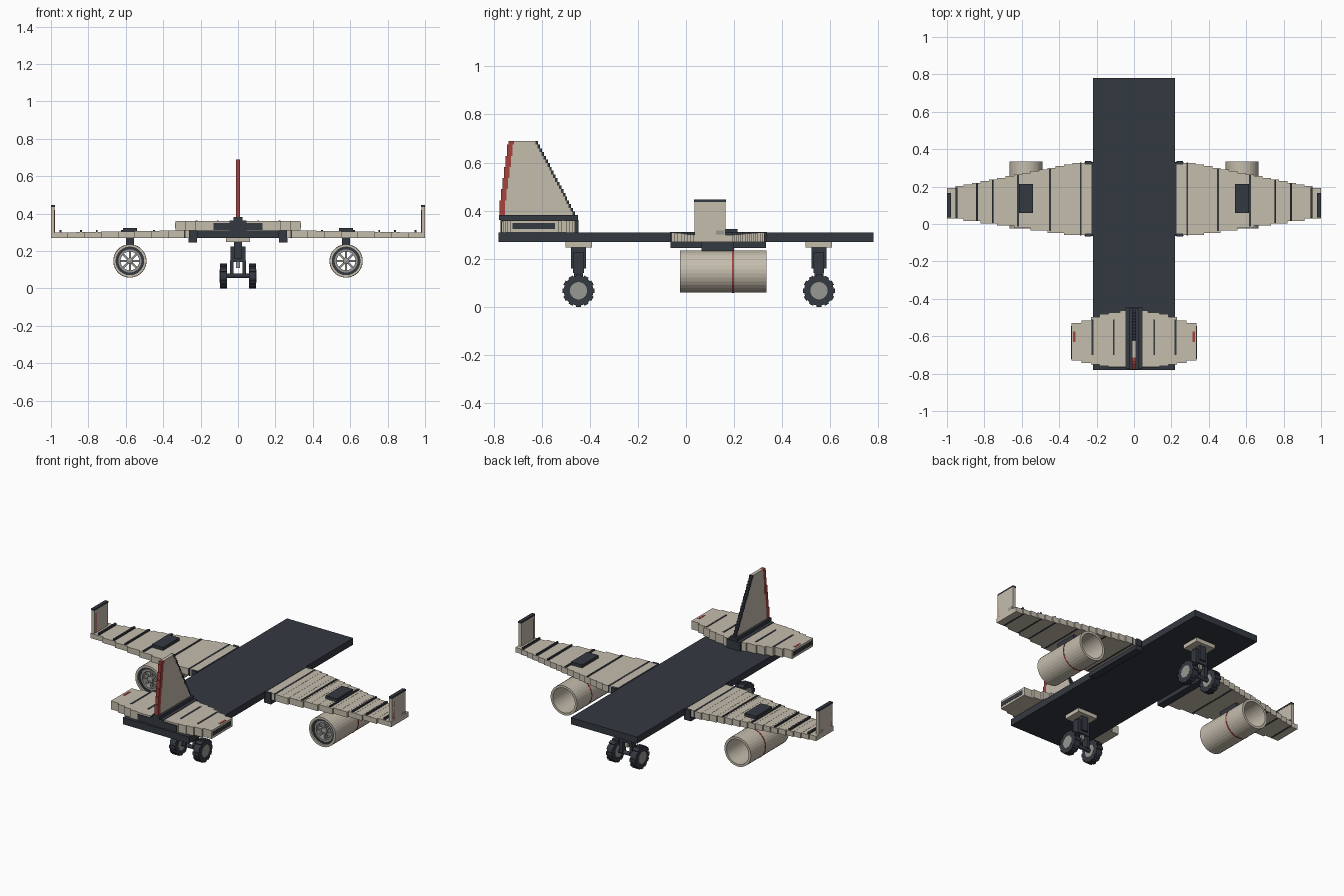
import bpy, bmesh, math
from mathutils import Matrix, Vector

if "Cube" in bpy.data.objects:
    bpy.data.objects.remove(bpy.data.objects["Cube"])


def material(name, rgb):
    m = bpy.data.materials.new(name)
    m.diffuse_color = (*rgb, 1)
    m.use_nodes = True
    m.node_tree.nodes["Principled BSDF"].inputs["Base Color"].default_value = m.diffuse_color
    return m


BEIGE = material("warm beige", (0.56, 0.51, 0.42))
DARK = material("dark slate", (0.034, 0.040, 0.052))
RED = material("dull red", (0.38, 0.055, 0.048))
GREY = material("mid grey", (0.31, 0.31, 0.29))


def finish(bm, name, mat):
    bmesh.ops.recalc_face_normals(bm, faces=bm.faces)
    me = bpy.data.meshes.new(name)
    bm.to_mesh(me)
    bm.free()
    me.materials.append(mat)
    ob = bpy.data.objects.new(name, me)
    bpy.context.collection.objects.link(ob)
    return ob


def boxes(name, mat, items):
    """Join boxes given as (x0, x1, y0, y1, z0, z1) into one object."""
    bm = bmesh.new()
    for x0, x1, y0, y1, z0, z1 in items:
        m = Matrix.Translation(((x0 + x1) / 2, (y0 + y1) / 2, (z0 + z1) / 2)) @ \
            Matrix.Diagonal((abs(x1 - x0), abs(y1 - y0), abs(z1 - z0), 1))
        bmesh.ops.create_cube(bm, size=1, matrix=m)
    return finish(bm, name, mat)


def lathe(name, mat, profile, axis, centre, n):
    """Spin a closed (radius, offset) profile round the x or y axis."""
    bm = bmesh.new()
    rings = []
    for i in range(n):
        a = 2 * math.pi * (i + 0.5) / n
        ring = []
        for r, o in profile:
            u, w = r * math.cos(a), r * math.sin(a)
            p = Vector((o, u, w)) if axis == 'x' else Vector((u, o, w))
            ring.append(bm.verts.new(p + Vector(centre)))
        rings.append(ring)
    k = len(profile)
    for i in range(n):
        a, b = rings[i], rings[(i + 1) % n]
        for j in range(k):
            bm.faces.new((a[j], a[(j + 1) % k], b[(j + 1) % k], b[j]))
    bmesh.ops.remove_doubles(bm, verts=bm.verts, dist=1e-6)
    return finish(bm, name, mat)


def tube(name, mat, r0, r1, a, b, axis, centre, n):
    return lathe(name, mat, [(r0, a), (r1, a), (r1, b), (r0, b)], axis, centre, n)


def lead(x):   # wing edge facing +y
    return 0.328 - (x - 0.28) * 0.20


def trail(x):  # wing edge facing -y
    return -0.06 + (x - 0.28) * 0.14


# deck
boxes("fuselage_deck", DARK, [(-0.22, 0.22, -0.78, 0.78, 0.27, 0.31)])

for s, side in ((-1, "left"), (1, "right")):
    # wing root beam and brackets
    boxes(side + "_wing_root_beam", DARK, [
        (s * 0.22, s * 0.265, -0.065, 0.332, 0.245, 0.270),
        (s * 0.22, s * 0.228, -0.06, 0.328, 0.27, 0.312),
        (s * 0.228, s * 0.262, 0.318, 0.337, 0.27, 0.311),
        (s * 0.228, s * 0.262, -0.067, -0.052, 0.27, 0.311)])
    # stepped wing made of chordwise strips, thinner toward the tip
    strips = [(s * 0.228, s * 0.285, -0.058, 0.325, 0.27, 0.31)]
    n = 16
    for i in range(n):
        x0 = 0.285 + i * 0.715 / n
        x1 = x0 + 0.715 / n
        strips.append((s * x0, s * x1, trail(x0 - (i % 2) * 0.045), lead(x0), 0.27, 0.31 - 0.012 * i / n))
    boxes(side + "_wing", BEIGE, strips)
    # dark chordwise ribs
    boxes(side + "_wing_ribs", DARK, [
        (s * (x - 0.005), s * (x + 0.005), trail(x) - 0.001, lead(x) + 0.001, 0.269, 0.3115)
        for x in (0.285, 0.45, 0.62, 0.755, 0.84, 0.95)])
    # winglet
    boxes(side + "_winglet", BEIGE, [(s * 0.98, s, 0.035, 0.165, 0.27, 0.436)])
    boxes(side + "_winglet_cap", DARK, [(s * 0.979, s, 0.034, 0.166, 0.436, 0.446)])
    boxes(side + "_winglet_stripe", RED, [(s * 0.979, s * 1.0, 0.045, 0.056, 0.30, 0.42)])
    boxes(side + "_winglet_plate", GREY, [(s * 0.99, s * 1.0005, 0.125, 0.16, 0.30, 0.318)])
    # engine pylon and wing plate
    boxes(side + "_wing_plate", DARK, [(s * 0.54, s * 0.615, 0.06, 0.215, 0.30, 0.324)])
    boxes(side + "_engine_pylon", DARK, [(s * 0.557, s * 0.598, 0.065, 0.2, 0.225, 0.27)])
    # engine: open shell, dark liner, spoked fan
    c = (s * 0.578, 0, 0.147)
    tube(side + "_engine_shell", BEIGE, 0.074, 0.088, -0.025, 0.335, 'y', c, 32)
    tube(side + "_engine_band", RED, 0.086, 0.0893, 0.191, 0.199, 'y', c, 32)
    tube(side + "_engine_liner", DARK, 0.062, 0.0745, -0.015, 0.03, 'y', c, 32)
    tube(side + "_fan_ring", GREY, 0.050, 0.063, -0.012, 0.03, 'y', c, 32)
    lathe(side + "_fan_hub", GREY, [(0, -0.015), (0.018, -0.01), (0.018, 0.03), (0, 0.035)], 'y', c, 16)
    bm = bmesh.new()
    for i in range(8):
        m = Matrix.Translation(c) @ Matrix.Rotation(i * math.pi / 4, 4, 'Y') @ \
            Matrix.Translation((0.034, 0.01, 0)) @ Matrix.Diagonal((0.042, 0.02, 0.011, 1))
        bmesh.ops.create_cube(bm, size=1, matrix=m)
    finish(bm, side + "_fan_spokes", GREY)
    # tailplane
    boxes(side + "_tailplane", BEIGE, [
        (s * a, s * b, y0, y1, 0.31, 0.36) for a, b, y0, y1 in (
            (0.045, 0.075, -0.765, -0.462), (0.075, 0.135, -0.765, -0.472),
            (0.135, 0.185, -0.76, -0.482), (0.185, 0.23, -0.752, -0.497),
            (0.23, 0.28, -0.742, -0.515), (0.28, 0.335, -0.73, -0.53))])
    boxes(side + "_tailplane_ribs", DARK, [
        (s * (x - 0.005), s * (x + 0.005), -0.70, -0.51, 0.35, 0.362) for x in (0.108, 0.222)])
    boxes(side + "_tailplane_slot", DARK, [(s * 0.33, s * 0.336, -0.722, -0.545, 0.323, 0.349)])
    boxes(side + "_tailplane_mark", RED, [(s * 0.312, s * 0.325, -0.63, -0.575, 0.355, 0.3615)])
    boxes(side + "_tailplane_trailing_strip", DARK, [(s * 0.045, s * 0.13, -0.77, -0.765, 0.312, 0.35)])

# fin base
boxes("fin_base", DARK, [(-0.045, 0.045, -0.772, -0.447, 0.31, 0.362),
                         (-0.024, 0.024, -0.778, -0.45, 0.362, 0.381)])
# stepped fin: red trailing edge, beige body, dark leading edge
body, front, back = [], [], []
steps = 20
for i in range(steps):
    z0 = 0.381 + i * 0.309 / steps
    z1 = z0 + 0.309 / steps
    t = i / (steps - 1)
    lo = -0.776 + 0.037 * (int(t * 6) / 6)
    hi = -0.462 - 0.153 * t
    back.append((-0.0105, 0.0105, lo, lo + 0.024, z0, z1))
    body.append((-0.010, 0.010, lo + 0.024, hi - 0.010, z0, z1))
    front.append((-0.0105, 0.0105, hi - 0.010, hi, z0, z1))
boxes("fin_body", BEIGE, body)
boxes("fin_leading_edge", DARK, front)
boxes("fin_trailing_edge", RED, back)

# landing gear
for y, end in ((-0.447, "front"), (0.553, "rear")):
    boxes(end + "_gear_plate", BEIGE, [(-0.065, 0.065, y - 0.055, y + 0.055, 0.247, 0.27)])
    boxes(end + "_gear_strut", DARK, [
        (-0.022, 0.022, y - 0.032, y + 0.032, 0.16, 0.247),
        (-0.04, 0.04, y - 0.022, y + 0.022, 0.14, 0.225),
        (-0.042, -0.024, y - 0.018, y + 0.018, 0.07, 0.15),
        (0.024, 0.042, y - 0.018, y + 0.018, 0.07, 0.15)])
    boxes(end + "_gear_piston", GREY, [(-0.012, 0.012, y - 0.015, y + 0.015, 0.11, 0.16)])
    lathe(end + "_axle", DARK, [(0, -0.07), (0.012, -0.07), (0.012, 0.07), (0, 0.07)],
          'x', (0, y, 0.068), 12)
    for s, side in ((-1, "left"), (1, "right")):
        c = (s * 0.078, y, 0.067)
        name = end + "_" + side
        lathe(name + "_tyre", DARK, [(0, -0.017), (0.036, -0.0195), (0.062, -0.0195),
              (0.062, 0.0195), (0.036, 0.0195), (0, 0.017)], 'x', c, 24)
        lathe(name + "_hub", GREY, [(0, -0.0205), (0.036, -0.0205), (0.036, 0.0205), (0, 0.0205)],
              'x', c, 20)
        # tread blocks
        bm = bmesh.new()
        for i in range(12):
            m = Matrix.Translation(c) @ Matrix.Rotation(i * math.pi / 6, 4, 'X') @ \
                Matrix.Translation((0, 0, 0.060)) @ Matrix.Diagonal((0.039, 0.020, 0.014, 1))
            bmesh.ops.create_cube(bm, size=1, matrix=m)
        finish(bm, name + "_tread", DARK)
